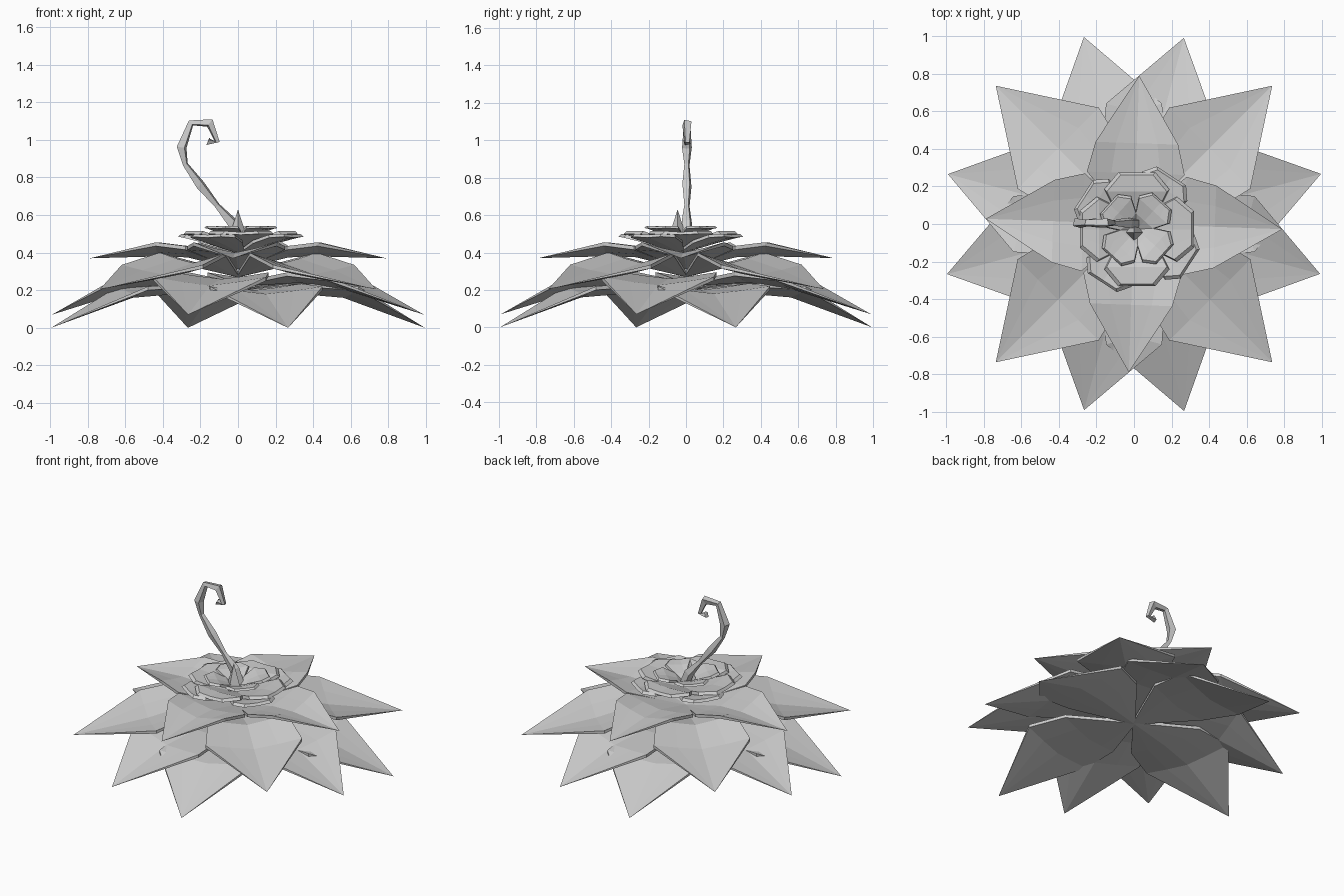
import bpy, bmesh
from math import cos, sin, radians
from mathutils import Vector

cube = bpy.data.objects.get("Cube")
if cube:
    bpy.data.objects.remove(cube, do_unlink=True)

grey = bpy.data.materials.new("plain grey")
grey.use_nodes = True
grey.diffuse_color = (0.6, 0.6, 0.6, 1)
grey.node_tree.nodes["Principled BSDF"].inputs["Base Color"].default_value = (0.6, 0.6, 0.6, 1)


def finish(name, bm):
    """Turn a bmesh into a flat-shaded object."""
    bmesh.ops.recalc_face_normals(bm, faces=bm.faces)
    mesh = bpy.data.meshes.new(name)
    bm.to_mesh(mesh)
    bm.free()
    mesh.materials.append(grey)
    obj = bpy.data.objects.new(name, mesh)
    bpy.context.collection.objects.link(obj)


def petal_ring(name, stations, start, thickness, flare=0, tip=None, centre=(0, 0)):
    """Four cupped petals; stations are (radius, half width, middle z, edge z).
    The underside lies lower by the thickness and is wider by the flare."""
    bm = bmesh.new()
    origin = Vector((*centre, 0))
    for quarter in range(4):
        a = radians(start + 90 * quarter)
        out, side = Vector((cos(a), sin(a), 0)), Vector((-sin(a), cos(a), 0))
        point = bm.verts.new(origin + out * tip[0] + Vector((0, 0, tip[1]))) if tip else None
        sheets = []
        for drop, grow in ((0, 0), (thickness, flare)):
            rows = []
            for r, w, mid, edge in stations:
                if r > stations[0][0]:
                    r, w = r + grow, w + grow
                rows.append([bm.verts.new(origin + out * r + side * w * s + Vector(
                    (0, 0, mid + (edge - mid) * abs(s) ** 1.2 - drop)))
                    for s in (-1, -0.5, 0, 0.5, 1)])
            for low, high in zip(rows, rows[1:]):
                for i in range(4):
                    bm.faces.new((low[i], high[i], high[i + 1], low[i + 1]))
            if tip:
                for i in range(4):
                    bm.faces.new((rows[-1][i], point, rows[-1][i + 1]))
            sheets.append(rows)
        # Rim between the two sheets
        top, under = sheets
        for c in (0, 4):
            for i in range(len(top) - 1):
                bm.faces.new((top[i][c], top[i + 1][c], under[i + 1][c], under[i][c]))
            if tip:
                bm.faces.new((top[-1][c], point, under[-1][c]))
        for row in ((0,) if tip else (0, -1)):
            for i in range(4):
                bm.faces.new((top[row][i], top[row][i + 1], under[row][i + 1], under[row][i]))
    finish(name, bm)


# Pointed leaves, lowest layer first
petal_ring("lowest_leaves", [(0, 0.01, 0.2, 0.2), (0.34, 0.26, 0.2, 0.235),
           (0.58, 0.31, 0.18, 0.22)], 15, 0.02, tip=(1.03, 0))
petal_ring("second_leaves", [(0, 0.01, 0.24, 0.24), (0.34, 0.26, 0.26, 0.295),
           (0.58, 0.31, 0.225, 0.27)], -15, 0.02, tip=(1.025, 0.07))
petal_ring("third_leaves", [(0, 0.01, 0.29, 0.29), (0.34, 0.25, 0.345, 0.4),
           (0.57, 0.305, 0.285, 0.335)], 45, 0.02, tip=(1.04, 0.205))
petal_ring("top_leaves", [(0, 0.01, 0.33, 0.33), (0.27, 0.26, 0.395, 0.435),
           (0.43, 0.22, 0.4, 0.455)], -2, 0.02, tip=(0.79, 0.37))

# Blunt petals of the central rosette
middle = (0.015, -0.028)
petal_ring("outer_rosette", [(0, 0.02, 0.41, 0.41), (0.14, 0.1, 0.455, 0.465),
           (0.26, 0.13, 0.485, 0.495), (0.325, 0.08, 0.495, 0.5)],
           57, 0.015, 0.013, centre=middle)
petal_ring("middle_rosette", [(0, 0.02, 0.43, 0.43), (0.12, 0.12, 0.475, 0.485),
           (0.2, 0.16, 0.505, 0.515), (0.29, 0.085, 0.51, 0.515)],
           0, 0.015, 0.013, centre=middle)
petal_ring("inner_rosette", [(0, 0.02, 0.46, 0.46), (0.06, 0.06, 0.505, 0.51),
           (0.13, 0.1, 0.53, 0.54), (0.19, 0.06, 0.54, 0.543)],
           -42, 0.012, 0.01, centre=middle)

# Small pointed bud in the middle
bm = bmesh.new()
bmesh.ops.create_cone(bm, cap_ends=True, segments=4, radius1=0.055, radius2=0, depth=0.17)
bmesh.ops.translate(bm, verts=bm.verts, vec=(0, -0.045, 0.545))
finish("centre_bud", bm)

# Curled tendril: (x, z, radius) along its path
path = [(0.01, 0.47, 0.03), (-0.03, 0.56, 0.032), (-0.11, 0.65, 0.016), (-0.2, 0.76, 0.028),
        (-0.28, 0.87, 0.016), (-0.3, 0.96, 0.03), (-0.25, 1.09, 0.02),
        (-0.15, 1.09, 0.028), (-0.11, 0.99, 0.015), (-0.16, 0.99, 0.022), (-0.15, 1.01, 0.003)]
bm = bmesh.new()
rings = []
for i, (x, z, r) in enumerate(path):
    before, after = path[max(i - 1, 0)], path[min(i + 1, len(path) - 1)]
    along = Vector((after[0] - before[0], 0, after[1] - before[1])).normalized()
    across, depth = Vector((along.z, 0, -along.x)), Vector((0, 1, 0))
    rings.append([bm.verts.new(Vector((x, 0.005, z)) + r * (across * cos(radians(30 + 90 * k))
                  + depth * sin(radians(30 + 90 * k)))) for k in range(4)])
for low, high in zip(rings, rings[1:]):
    for k in range(4):
        n = (k + 1) % 4
        bm.faces.new((low[k], low[n], high[n], high[k]))
bm.faces.new(rings[0])
bm.faces.new(rings[-1])
finish("curled_tendril", bm)
